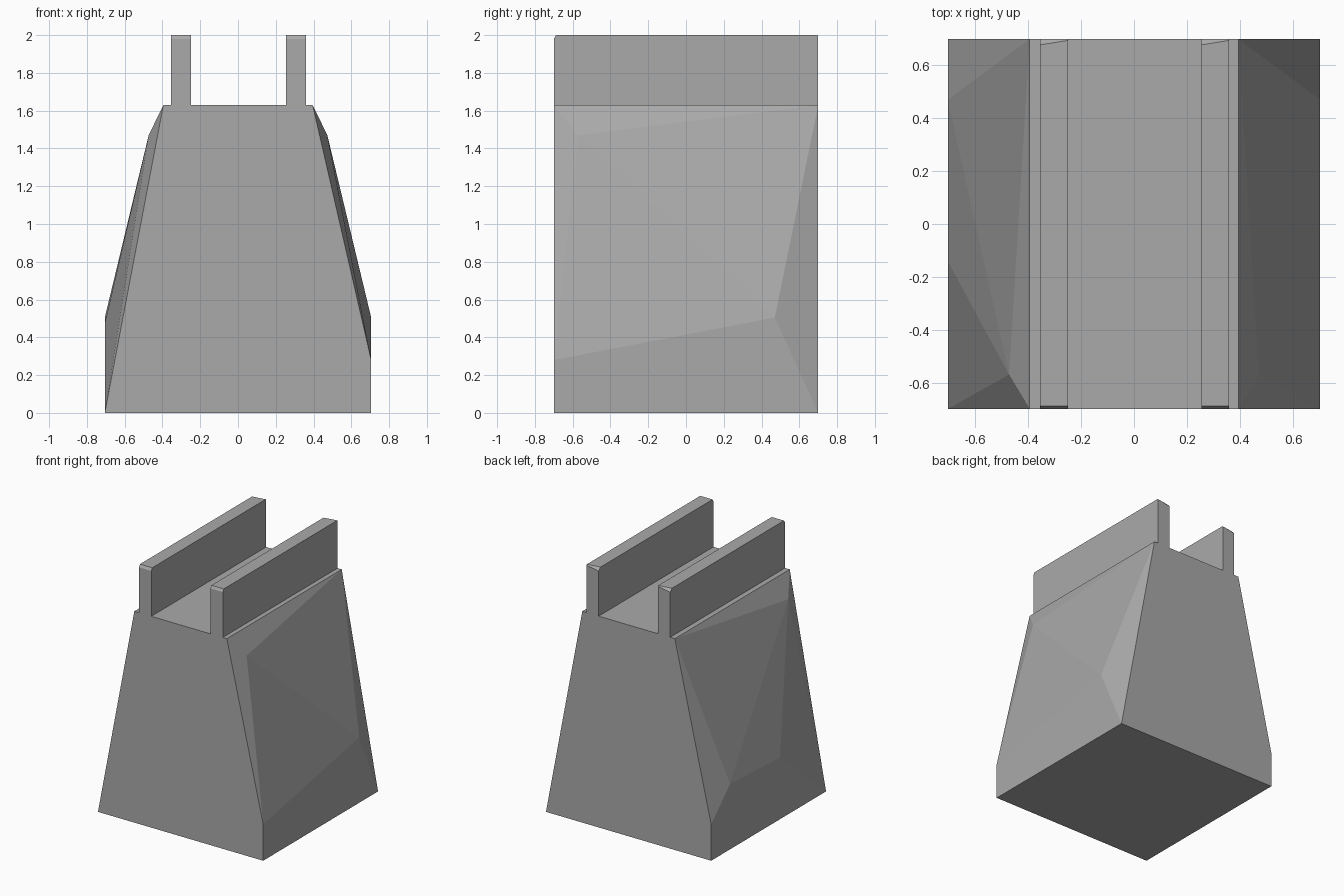
import bpy
import bmesh
import math

default_cube = bpy.data.objects.get("Cube")
if default_cube:
    bpy.data.objects.remove(default_cube, do_unlink=True)

HALF_WIDTH = 0.705
HALF_DEPTH = 0.7
DECK = 1.63
TOP = 2.0

# Single stone grey
stone = bpy.data.materials.new("stone_grey")
stone.use_nodes = True
colour = (0.4, 0.4, 0.4, 1)
stone.diffuse_color = colour
stone.node_tree.nodes["Principled BSDF"].inputs["Base Color"].default_value = colour


def faceted_block(name, corners):
    """Make a flat-shaded convex block that wraps the given corners."""
    bm = bmesh.new()
    for corner in corners:
        bm.verts.new(corner)
    bmesh.ops.convex_hull(bm, input=bm.verts)
    bmesh.ops.dissolve_limit(bm, angle_limit=math.radians(0.3),
                             verts=bm.verts, edges=bm.edges)
    bmesh.ops.recalc_face_normals(bm, faces=bm.faces)
    mesh = bpy.data.meshes.new(name)
    bm.to_mesh(mesh)
    bm.free()
    mesh.materials.append(stone)
    block = bpy.data.objects.new(name, mesh)
    bpy.context.collection.objects.link(block)
    return block


# Tapered pedestal with roughly hewn sides
corners = []
for side in (-1, 1):
    wall = side * HALF_WIDTH
    for end in (-HALF_DEPTH, HALF_DEPTH):
        corners.append((wall, end, 0))
        corners.append((side * 0.395, end, DECK))
    corners.append((wall, -side * HALF_DEPTH, 0.28))
    corners.append((wall, 0.47, 0.505))
    corners.append((side * 0.473, -0.57, 1.47))
corners.append((-HALF_WIDTH, -0.14, 0.475))
faceted_block("pedestal", corners)


# Upright rails with slightly chipped top ends
def rail(name, inner_x, outer_x):
    low, high = sorted((inner_x, outer_x))
    points = []
    for x, chip in ((low, 0.022), (high, 0.005)):
        for end in (-HALF_DEPTH, HALF_DEPTH):
            points.append((x, end, DECK))
        points.append((x, -HALF_DEPTH, TOP - 0.02))
        points.append((x, -HALF_DEPTH + 0.012, TOP))
        points.append((x, HALF_DEPTH, TOP - chip))
        points.append((x, HALF_DEPTH - chip, TOP))
    return faceted_block(name, points)


rail("right_rail", -0.25, -0.355)
rail("left_rail", 0.255, 0.36)
